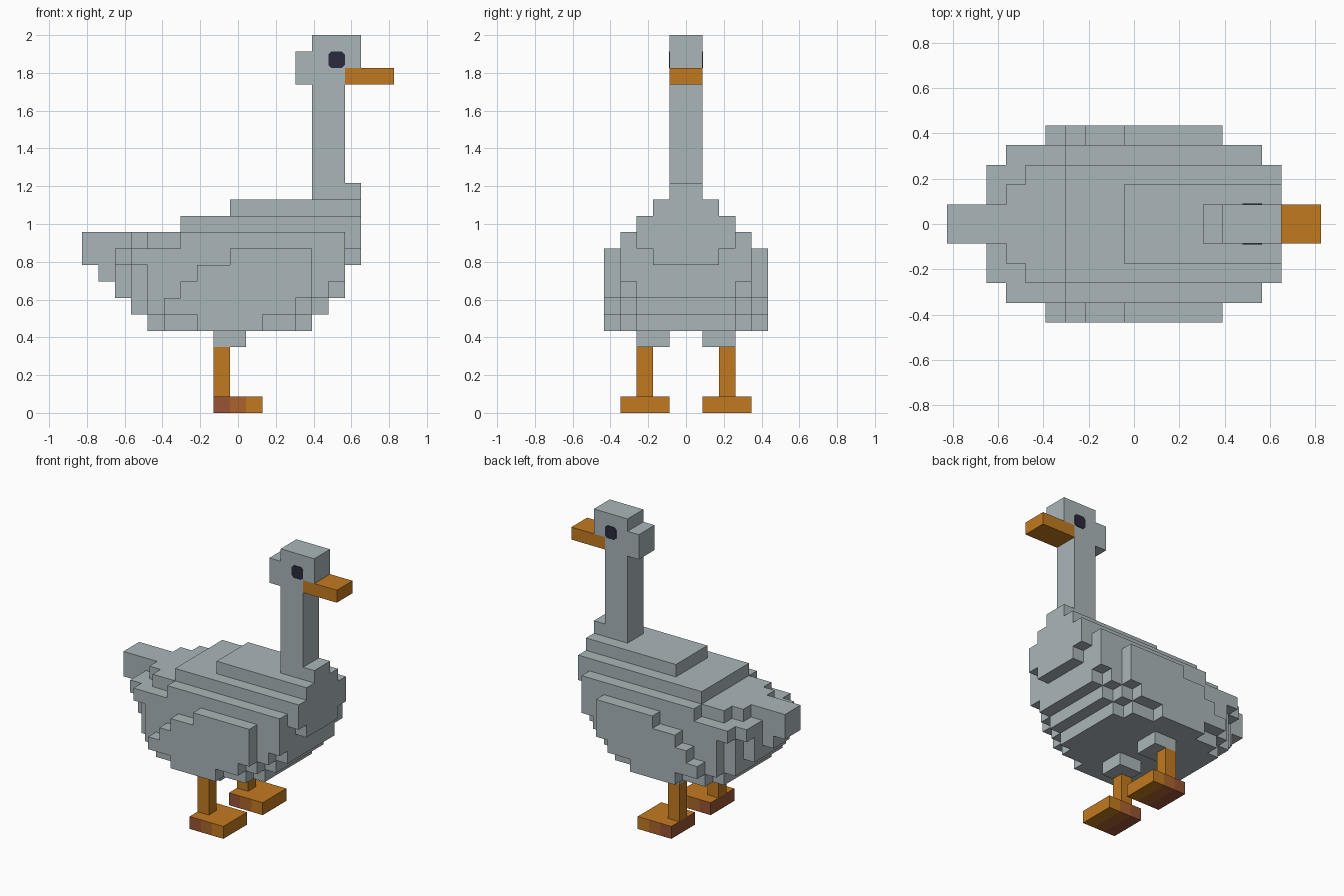
import bpy, bmesh
from mathutils import Vector

cube = bpy.data.objects.get("Cube")
if cube:
    bpy.data.objects.remove(cube, do_unlink=True)

U = 2 / 23      # edge of one block
MID = 9.5       # block column at x = 0


def material(name, rgb):
    lin = [(c / 255 / 12.92) if c < 11 else ((c / 255 + 0.055) / 1.055) ** 2.4 for c in rgb]
    m = bpy.data.materials.new(name)
    m.use_nodes = True
    m.diffuse_color = (*lin, 1)
    bsdf = m.node_tree.nodes["Principled BSDF"]
    bsdf.inputs["Base Color"].default_value = (*lin, 1)
    bsdf.inputs["Roughness"].default_value = 0.9
    return m


GREY = material("feather grey", (170, 182, 186))
ORANGE = material("orange", (194, 122, 32))
RUST = material("rusty orange", (172, 100, 44))
BROWN = material("reddish brown", (152, 84, 52))
DARK = material("dark eye", (42, 42, 62))


def cells(boxes):
    """Blocks filled by boxes (x0, x1, y0, y1, z0, z1)."""
    return {(x, y, z) for a, b, c, d, e, f in boxes
            for x in range(a, b) for y in range(c, d) for z in range(e, f)}


def centred(rows):
    """Rows (half width, x0, x1, z0, z1) as boxes centred on y = 0."""
    return [(a, b, -h, h, c, d) for h, a, b, c, d in rows]


def mirrored(boxes):
    return [(a, b, -d, -c, e, f) for a, b, c, d, e, f in boxes]


# Body: stepped slabs, widest in the middle
body = centred([
    (3, 4, 14, 5, 6), (3, 3, 15, 6, 7), (3, 3, 16, 7, 9), (2, 2, 16, 7, 9),
    (3, 2, 16, 9, 10), (2, 2, 17, 9, 10), (2, 3, 17, 10, 11), (3, 4, 17, 10, 11),
    (3, 6, 17, 11, 12), (2, 9, 17, 12, 13), (1, 14, 17, 13, 14),
    (4, 5, 13, 5, 6), (4, 4, 14, 6, 7), (4, 4, 15, 7, 8), (4, 4, 16, 8, 9),
    (4, 3, 16, 9, 10), (4, 6, 16, 10, 11)])
tail = centred([(1, 0, 3, 9, 11), (1, 1, 2, 8, 9)])
neck = centred([(1, 14, 16, 14, 20)])
head = centred([(1, 13, 16, 20, 22), (1, 16, 17, 21, 22), (1, 14, 17, 22, 23)])
beak = centred([(1, 16, 19, 20, 21)])
# Parts that exist on both sides
wing = [(7, 11, 4, 5, 5, 6), (5, 13, 4, 5, 6, 7), (6, 14, 4, 5, 7, 8),
        (7, 14, 4, 5, 8, 9), (9, 14, 4, 5, 9, 10)]
thigh = [(8, 10, 1, 3, 4, 5)]
leg = [(8, 9, 2, 3, 1, 4)]
foot = [(8, 11, 1, 4, 0, 1)]

parts = {"body": (body, [GREY]), "tail": (tail, [GREY]), "neck": (neck, [GREY]),
         "head": (head, [GREY]), "beak": (beak, [ORANGE])}
for name, boxes, mats in (("wing", wing, [GREY]), ("thigh", thigh, [GREY]),
                          ("leg", leg, [ORANGE]), ("foot", foot, [ORANGE, RUST, BROWN])):
    parts["back_" + name] = (boxes, mats)
    parts["front_" + name] = (mirrored(boxes), mats)

filled = {name: cells(boxes) for name, (boxes, _) in parts.items()}
solid = set().union(*filled.values())


def add_object(name, bm, mats):
    me = bpy.data.meshes.new(name)
    bm.to_mesh(me)
    bm.free()
    for m in mats:
        me.materials.append(m)
    ob = bpy.data.objects.new(name, me)
    bpy.context.collection.objects.link(ob)


def block_part(name, blocks, mats):
    """Skin the blocks, leaving out faces hidden against any other block."""
    bm = bmesh.new()
    verts = {}

    def vert(p):
        if p not in verts:
            verts[p] = bm.verts.new(((p[0] - MID) * U, p[1] * U, p[2] * U))
        return verts[p]

    for cell in sorted(blocks):
        for axis in range(3):
            for side in (0, 1):
                step = list(cell)
                step[axis] += 2 * side - 1
                if tuple(step) in solid:
                    continue
                ring = []
                for u, v in ((0, 0), (1, 0), (1, 1), (0, 1)):
                    p = list(cell)
                    p[axis] += side
                    p[(axis + 1) % 3] += u
                    p[(axis + 2) % 3] += v
                    ring.append(vert(tuple(p)))
                f = bm.faces.new(ring if side else ring[::-1])
                # Feet darken toward the heel, except on top
                if len(mats) == 3 and not (axis == 2 and side == 1):
                    f.material_index = 10 - cell[0]
    bmesh.ops.dissolve_limit(bm, angle_limit=0.01, verts=bm.verts[:],
                             edges=bm.edges[:], delimit={'MATERIAL'})
    add_object(name, bm, mats)


for name, (boxes, mats) in parts.items():
    block_part(name, filled[name], mats)

# Eyes: thin plates with clipped corners on each side of the head
for name, s in (("front_eye", -1), ("back_eye", 1)):
    bm = bmesh.new()
    r, k = 0.5 * U, 0.32 * U
    outline = [(r, -k), (r, k), (k, r), (-k, r), (-r, k), (-r, -k), (-k, -r), (k, -r)]
    face = bm.faces.new([bm.verts.new(((15.5 - MID) * U + x, s * U, 21.5 * U + z))
                         for x, z in outline])
    out = bmesh.ops.extrude_face_region(bm, geom=[face])
    moved = [v for v in out["geom"] if isinstance(v, bmesh.types.BMVert)]
    bmesh.ops.translate(bm, verts=moved, vec=Vector((0, s * 0.004, 0)))
    bmesh.ops.recalc_face_normals(bm, faces=bm.faces[:])
    add_object(name, bm, [DARK])
